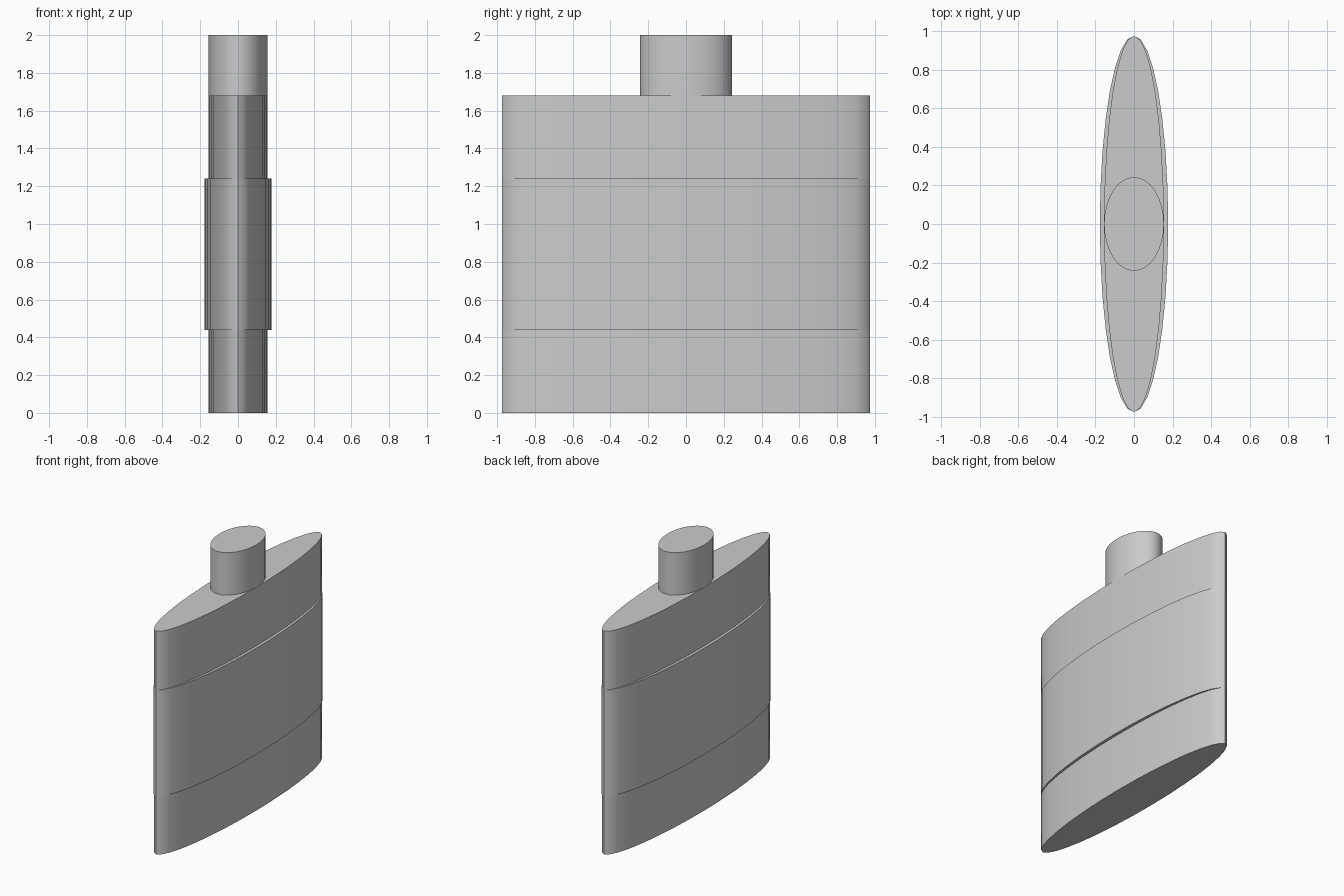
import bpy, bmesh, math

if "Cube" in bpy.data.objects:
    bpy.data.objects.remove(bpy.data.objects["Cube"])

SEGMENTS = 32


def elliptic_stack(name, rings):
    """Skin a closed solid through ellipses given as (radius_x, radius_y, z)."""
    bm = bmesh.new()
    loops = []
    for rx, ry, z in rings:
        angles = [2 * math.pi * i / SEGMENTS for i in range(SEGMENTS)]
        loops.append([bm.verts.new((rx * math.cos(a), ry * math.sin(a), z)) for a in angles])
    for low, high in zip(loops, loops[1:]):
        for i in range(SEGMENTS):
            j = (i + 1) % SEGMENTS
            bm.faces.new((low[i], low[j], high[j], high[i]))
    bm.faces.new(loops[0][::-1])
    bm.faces.new(loops[-1])
    # the raised band meets the body at its narrow tips
    bmesh.ops.remove_doubles(bm, verts=bm.verts, dist=1e-5)
    bmesh.ops.recalc_face_normals(bm, faces=bm.faces)
    mesh = bpy.data.meshes.new(name)
    bm.to_mesh(mesh)
    bm.free()
    obj = bpy.data.objects.new(name, mesh)
    bpy.context.collection.objects.link(obj)
    bpy.ops.object.select_all(action='DESELECT')
    obj.select_set(True)
    bpy.context.view_layer.objects.active = obj
    bpy.ops.object.shade_smooth_by_angle(angle=math.radians(35))
    return obj


# Flat flask body with a raised middle band
BODY_X, BAND_X, BODY_Y = 0.155, 0.177, 0.975
elliptic_stack("bottle_body", [
    (BODY_X, BODY_Y, 0.0),
    (BODY_X, BODY_Y, 0.44),
    (BAND_X, BODY_Y, 0.44),
    (BAND_X, BODY_Y, 1.24),
    (BODY_X, BODY_Y, 1.24),
    (BODY_X, BODY_Y, 1.68),
])

# Oval stopper on top
elliptic_stack("bottle_cap", [(0.155, 0.243, 1.68), (0.155, 0.243, 2.0)])
